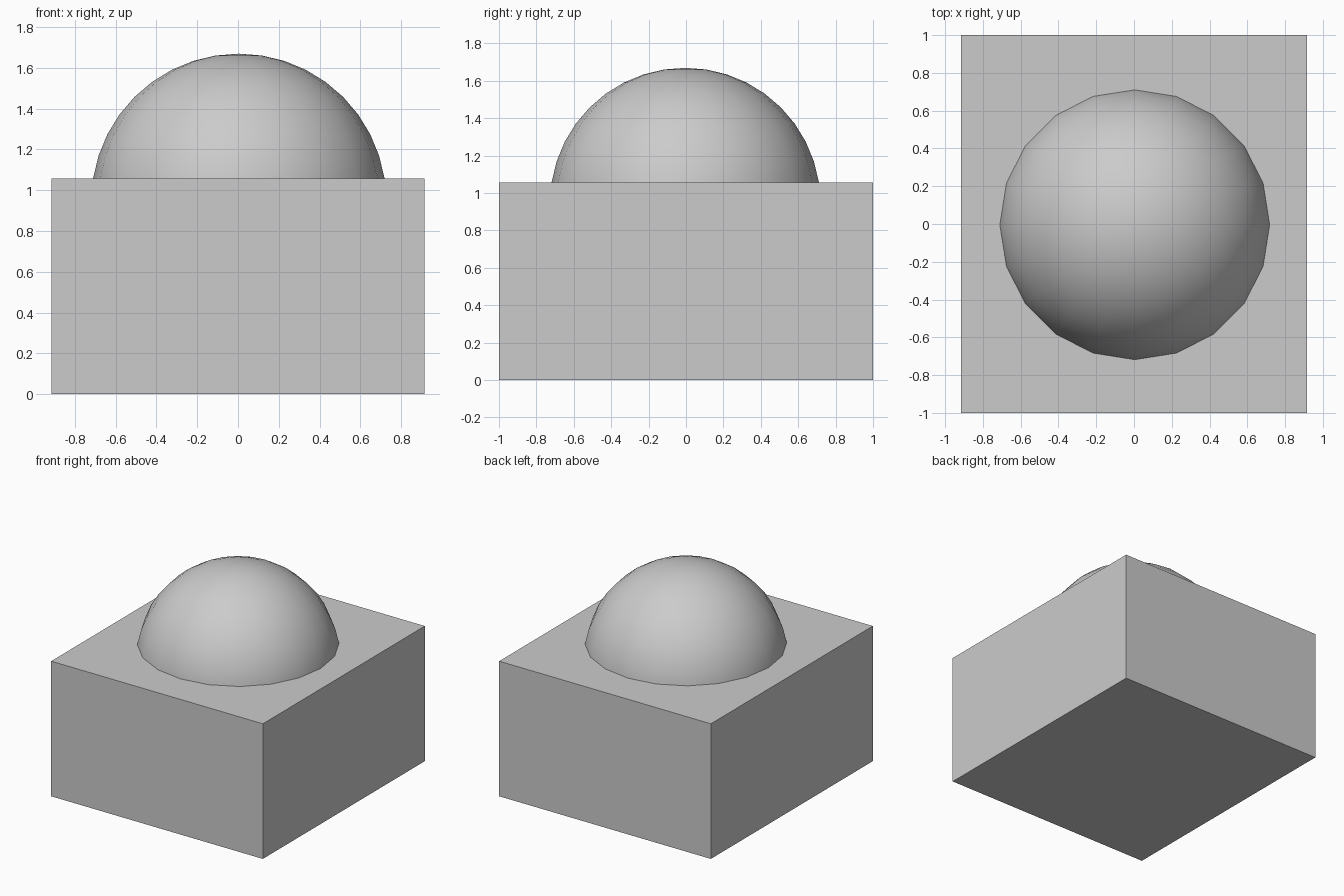
import bpy

if "Cube" in bpy.data.objects:
    bpy.data.objects.remove(bpy.data.objects["Cube"])

# Rectangular base block
bpy.ops.mesh.primitive_cube_add(size=1, location=(0, 0, 0.528))
base = bpy.context.object
base.name = "base_block"
base.scale = (1.83, 2.0, 1.056)
bpy.ops.object.transform_apply(location=False, rotation=False, scale=True)

# Smooth ball sunk into the top of the block
bpy.ops.mesh.primitive_uv_sphere_add(segments=20, ring_count=20, radius=0.723,
                                     location=(0.004, -0.004, 0.946))
dome = bpy.context.object
dome.name = "dome"
bpy.ops.object.shade_smooth_by_angle()
